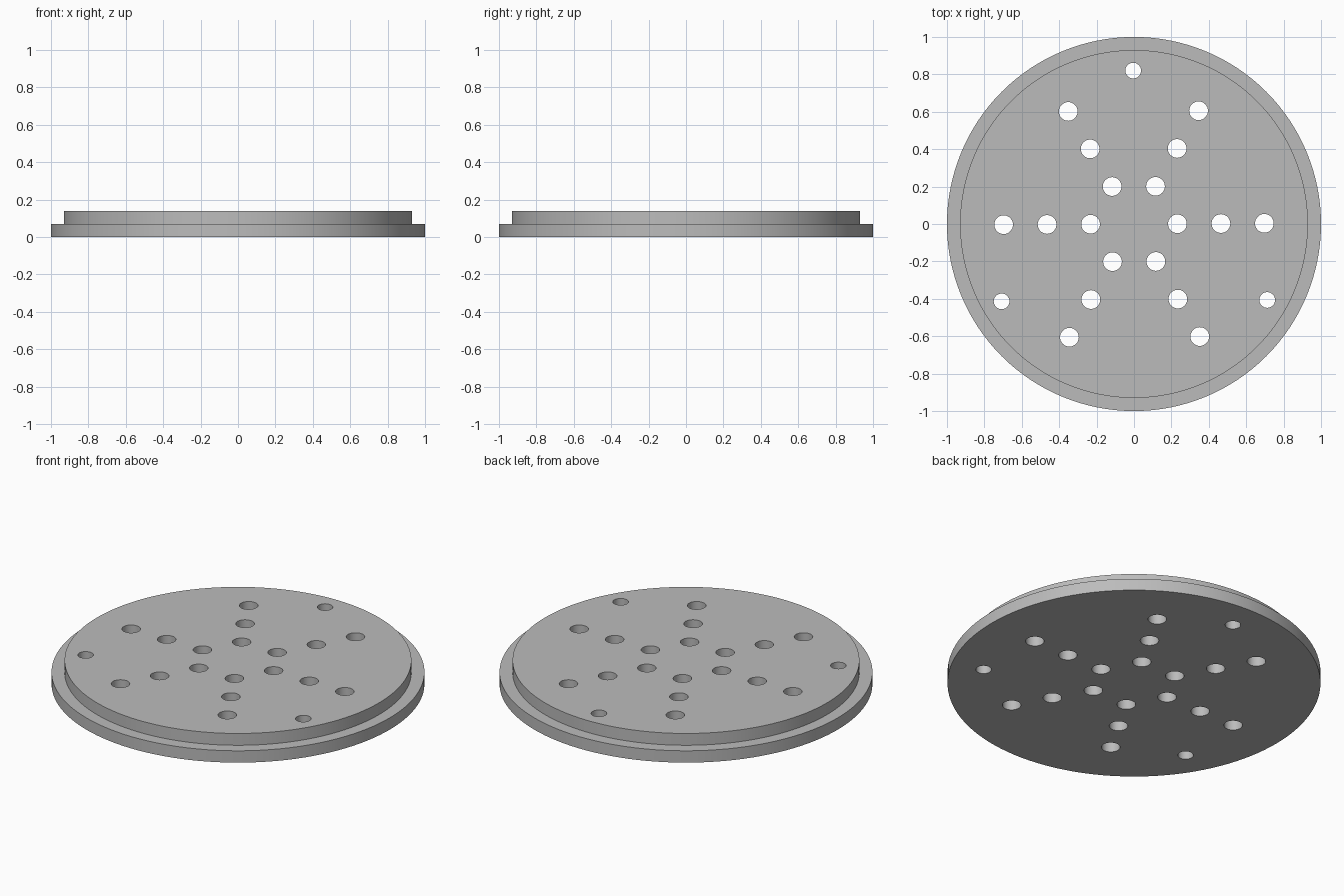
import bpy, bmesh, math

if "Cube" in bpy.data.objects:
    bpy.data.objects.remove(bpy.data.objects["Cube"])

SEG = 128
HOLE_SEG = 32
TURN = math.radians(0.3)   # slight rotation of the hole pattern

grey = bpy.data.materials.new("plain grey")
grey.diffuse_color = (0.5, 0.5, 0.5, 1)
grey.use_nodes = True
grey.node_tree.nodes["Principled BSDF"].inputs["Base Color"].default_value = grey.diffuse_color


def new_object(name, bm):
    mesh = bpy.data.meshes.new(name)
    bmesh.ops.recalc_face_normals(bm, faces=bm.faces)
    bm.to_mesh(mesh)
    bm.free()
    mesh.materials.append(grey)
    obj = bpy.data.objects.new(name, mesh)
    bpy.context.collection.objects.link(obj)
    return obj


# Stepped round plate: rings of the profile joined by walls, capped at both ends
bm = bmesh.new()
rings = []
for r, z in [(1, 0), (1, 0.07), (0.93, 0.07), (0.93, 0.14)]:
    rings.append([bm.verts.new((r * math.cos(2 * math.pi * i / SEG),
                                r * math.sin(2 * math.pi * i / SEG), z))
                  for i in range(SEG)])
for a, b in zip(rings, rings[1:]):
    for i in range(SEG):
        j = (i + 1) % SEG
        bm.faces.new((a[i], a[j], b[j], b[i]))
bm.faces.new(rings[0][::-1])
bm.faces.new(rings[-1])
plate = new_object("drain_plate", bm)

# Hole positions: six spokes of three, plus three smaller outer screw holes
holes = [(d, k * math.pi / 3 + TURN, 0.05)
         for k in range(6) for d in (0.232, 0.465, 0.697)]
holes += [(0.82, math.pi / 2 + k * 2 * math.pi / 3 + TURN, 0.042) for k in range(3)]

# Cutter pegs
bm = bmesh.new()
for d, angle, r in holes:
    peg = bmesh.ops.create_cone(bm, cap_ends=True, segments=HOLE_SEG,
                                radius1=r, radius2=r, depth=0.4)
    bmesh.ops.translate(bm, verts=peg["verts"],
                        vec=(d * math.cos(angle), d * math.sin(angle), 0.07))
cutter = new_object("hole_cutter", bm)
cutter.hide_render = True

# Drill the holes and keep the result
mod = plate.modifiers.new("holes", 'BOOLEAN')
mod.operation = 'DIFFERENCE'
mod.solver = 'EXACT'
mod.object = cutter
bpy.context.view_layer.objects.active = plate
plate.select_set(True)
bpy.ops.object.modifier_apply(modifier=mod.name)
bpy.data.objects.remove(cutter)

# Smooth round walls with sharp rims
bpy.ops.object.shade_smooth_by_angle(angle=math.radians(30))
